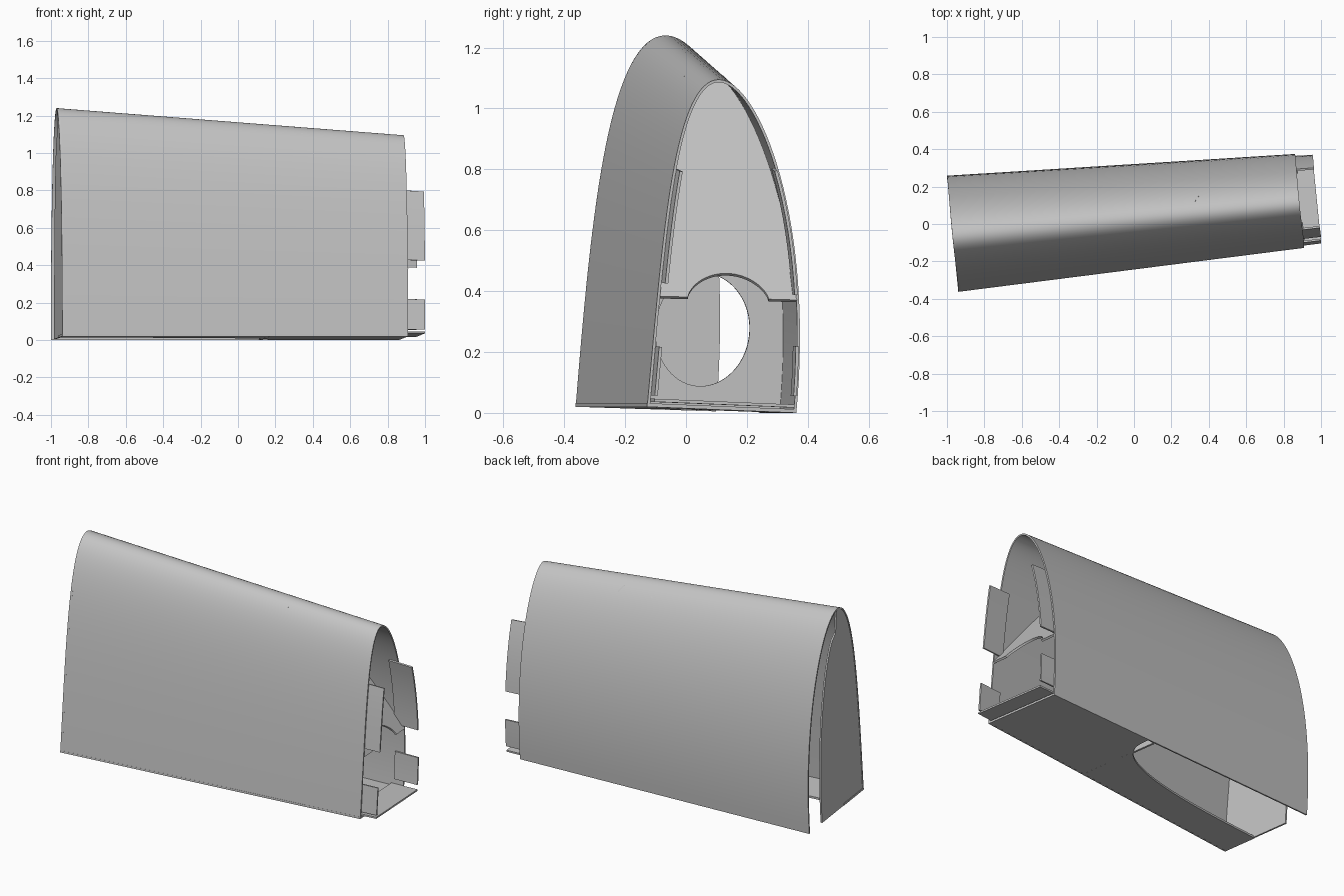
import bpy
from math import sin, cos, pi, radians

if "Cube" in bpy.data.objects:
    bpy.data.objects.remove(bpy.data.objects["Cube"], do_unlink=True)

grey = bpy.data.materials.new("light_grey")
grey.use_nodes = True
grey.diffuse_color = (0.55, 0.55, 0.55, 1)
grey.node_tree.nodes["Principled BSDF"].inputs["Base Color"].default_value = (0.55, 0.55, 0.55, 1)


def lerp(a, b, t):
    return a + (b - a) * t


def width(h):
    """Half width of the section at relative height h."""
    return max(0, 1 - h ** 2.15) ** 0.5


def at(u, s, h, dz=0):
    """Point in the tapered body: u along it, s across it, h up it."""
    across = s * lerp(0.305, 0.245, u)
    y = lerp(-0.0575, 0.1175, u) + across - 0.01 * h + 0.11 * h * (1 - h)
    x = lerp(-0.97, 0.885, u) - 0.1 * across
    z = h * lerp(1.24, 1.095, u) + 0.01 * (1 - s) * (1 - h) + dz
    return (x, y, z)


def build(name, verts, faces, thickness, offset=0):
    mesh = bpy.data.meshes.new(name)
    mesh.from_pydata(verts, [], faces)
    mesh.materials.append(grey)
    ob = bpy.data.objects.new(name, mesh)
    bpy.context.collection.objects.link(ob)
    mod = ob.modifiers.new("thickness", "SOLIDIFY")
    mod.thickness, mod.offset = thickness, offset
    bpy.ops.object.select_all(action="DESELECT")
    ob.select_set(True)
    bpy.context.view_layer.objects.active = ob
    bpy.ops.object.modifier_apply(modifier=mod.name)
    bpy.ops.object.shade_smooth_by_angle(angle=radians(30))


def strip(name, u0, u1, section, thickness, offset=0):
    """Sheet running from u0 to u1 along a section of (s, h) points."""
    n = len(section)
    verts = [at(u, s, h) for u in (u0, u1) for s, h in section]
    faces = [(i, n + i, n + i + 1, i + 1) for i in range(n - 1)]
    build(name, verts, faces, thickness, offset)


def plate(name, points, thickness):
    build(name, points, [tuple(range(len(points)))], thickness)


# Arched outer shell
N = 32
levels = [sin(pi / 2 * i / N) for i in range(N + 1)]
front_side = [(-width(h), h) for h in levels]
back_side = [(width(h), h) for h in levels[-2::-1]]
strip("outer_shell", 0, 1, front_side + back_side, 0.009, -1)

# Floor with a curved opening at the wide end
corner = [(0.625 * max(0, cos(a)) ** 0.67, 1 - 0.635 * sin(a) ** 0.67)
          for a in (pi / 2 * i / N for i in range(N + 1))]
outline = [(0, 0), (1, 0), (1, 1)] + corner
plate("floor", [at(u, 2 * v - 1, 0, 0.006) for u, v in outline], 0.012)

# Locating lip past the narrow end of the floor
plate("floor_lip", [at(u, s, 0, 0.022) for u, s in
                    ((0.96, -0.95), (1.05, -0.95), (1.05, 0.95), (0.96, 0.95))], 0.01)

# End panel, leaving a slot along the back of the shell
slot_side = [(max(0.01, 0.51 * width(min(1, h / 0.88))), h) for h in levels[-2::-1]]
plate("end_panel", [at(0.004, s, h) for s, h in front_side + slot_side], 0.01)

# Inner bulkhead with a round hole, bridged from hole to rim
M = 96
ring, rim = [], []
for i in range(M):
    a = 2 * pi * i / M
    s, h = 0.575 * cos(a) - 0.04, 0.23 + 0.162 * sin(a)
    ring.append((s, h))
    # march outwards until the section edge is met
    ds, dh = cos(a), 0.42 * sin(a)
    k = 0
    while 0 < h + k * dh < 0.97 and abs(s + k * ds) < width(h + k * dh) * 0.985:
        k += 0.004
    rim.append((s + k * ds, max(0, h + k * dh)))
verts = [at(0.6, s, h) for s, h in ring + rim]
faces = [(i, (i + 1) % M, M + (i + 1) % M, M + i) for i in range(M)]
build("bulkhead", verts, faces, 0.012)


# Sloping inner plate with an arched notch in its lower edge
def on_slope(t, s):
    return at(1 - 0.3 * t, s, lerp(0.335, 0.97, t))


steps = [i / N for i in range(N + 1)]
rims = [0.965 * width(lerp(0.335, 0.97, t)) for t in steps]
edge = [on_slope(t, -w) for t, w in zip(steps, rims)]
edge += [on_slope(t, w) for t, w in zip(steps[::-1], rims[::-1])]
edge += [on_slope(0.115 * sin(pi * t) ** 1.3, 0.54 * cos(pi * t)) for t in steps]
plate("sloping_plate", edge, 0.012)

# Joining tabs at the narrow end
for name, side, low, high in (("front_upper_tab", -1, 0.38, 0.725),
                              ("front_lower_tab", -1, 0.035, 0.185),
                              ("back_upper_tab", 1, 0.355, 0.73),
                              ("back_lower_tab", 1, 0.05, 0.2)):
    heights = [lerp(low, high, i / 8) for i in range(9)]
    strip(name, 0.97, 1.05, [(side * (width(h) - 0.06), h) for h in heights], 0.01)
